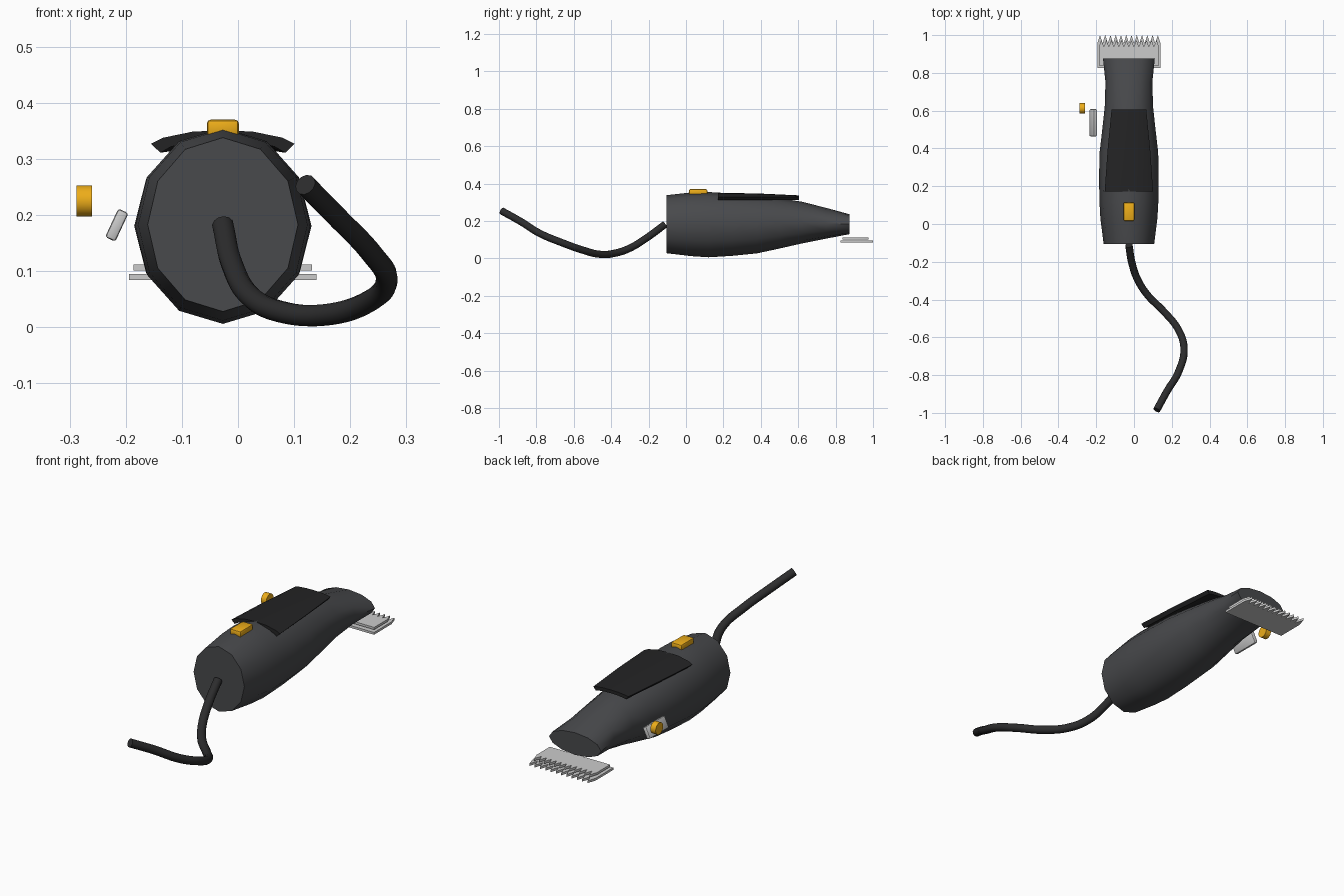
import bpy, bmesh
from math import sin, cos, pi, radians

if "Cube" in bpy.data.objects:
    bpy.data.objects.remove(bpy.data.objects["Cube"])

CX = -0.027  # the clipper's own centre line


def material(name, rgb):
    m = bpy.data.materials.new(name)
    m.diffuse_color = (*rgb, 1)
    m.use_nodes = True
    m.node_tree.nodes["Principled BSDF"].inputs["Base Color"].default_value = m.diffuse_color
    return m


CASE = material("case_grey", (0.065, 0.067, 0.072))
RUBBER = material("rubber_black", (0.017, 0.017, 0.018))
CORD = material("cord_black", (0.025, 0.025, 0.026))
STEEL = material("steel", (0.6, 0.6, 0.6))
YELLOW = material("yellow", (0.85, 0.42, 0.01))


def finish(ob, mat, bevel=0, angle=35):
    ob.data.materials.append(mat)
    bpy.context.view_layer.objects.active = ob
    for o in bpy.context.selected_objects:
        o.select_set(False)
    ob.select_set(True)
    if bevel:
        mod = ob.modifiers.new("bevel", 'BEVEL')
        mod.width, mod.segments = bevel, 2
        bpy.ops.object.modifier_apply(modifier="bevel")
    bpy.ops.object.shade_smooth_by_angle(angle=radians(angle))
    return ob


def from_bmesh(name, bm, mat, bevel=0, angle=35):
    bmesh.ops.recalc_face_normals(bm, faces=bm.faces)
    me = bpy.data.meshes.new(name)
    bm.to_mesh(me)
    bm.free()
    ob = bpy.data.objects.new(name, me)
    bpy.context.collection.objects.link(ob)
    return finish(ob, mat, bevel, angle)


def loft(name, rings, mat, angle=35):
    bm = bmesh.new()
    loops = [[bm.verts.new(p) for p in ring] for ring in rings]
    n = len(loops[0])
    for a, b in zip(loops, loops[1:]):
        for i in range(n):
            j = (i + 1) % n
            bm.faces.new((a[i], a[j], b[j], b[i]))
    bm.faces.new(loops[0])
    bm.faces.new(loops[-1])
    return from_bmesh(name, bm, mat, 0, angle)


def box(name, loc, size, mat, bevel, rot=(0, 0, 0)):
    bpy.ops.mesh.primitive_cube_add(size=1, location=loc, rotation=rot)
    ob = bpy.context.object
    ob.name = name
    ob.scale = size
    bpy.ops.object.transform_apply(location=False, rotation=False, scale=True)
    return finish(ob, mat, bevel)


# Body: oval sections (y, half width, bottom z, top z)
sections = [(-0.105, 0.134, 0.028, 0.338), (0.03, 0.151, 0.012, 0.353),
            (0.12, 0.156, 0.006, 0.355), (0.25, 0.158, 0.014, 0.347),
            (0.38, 0.155, 0.027, 0.337), (0.50, 0.141, 0.053, 0.322),
            (0.62, 0.128, 0.080, 0.303), (0.75, 0.124, 0.106, 0.270),
            (0.875, 0.137, 0.130, 0.236)]
SIDES = 12
loft("clipper_body",
     [[(CX + w * sin(2 * pi * i / SIDES), y,
        (lo + hi) / 2 + (hi - lo) / 2 * cos(2 * pi * i / SIDES)) for i in range(SIDES)]
      for y, w, lo, hi in sections], CASE, 50)

# Thumb grip: arched plate (y, half width, centre z, edge z)
grip = []
for y, w, zc, ze in [(0.172, 0.128, 0.351, 0.327), (0.39, 0.113, 0.347, 0.329), (0.605, 0.092, 0.337, 0.329)]:
    d = zc - ze
    top = [(-1, ze), (-0.83, ze + 0.45 * d), (-0.42, ze + 0.9 * d), (0, zc),
           (0.42, ze + 0.9 * d), (0.83, ze + 0.45 * d), (1, ze)]
    under = [(u * 0.87, z - 0.016) for u, z in reversed(top)]
    grip.append([(CX + u * w, y, z) for u, z in top + under])
loft("thumb_grip", grip, RUBBER)

# Power switch
box("power_switch", (CX, 0.065, 0.355), (0.057, 0.098, 0.03), YELLOW, 0.007)

# Side lever and its knob
box("side_lever", (-0.216, 0.536, 0.182), (0.02, 0.143, 0.056), STEEL, 0.005, (0, radians(25), 0))
bpy.ops.mesh.primitive_cylinder_add(vertices=24, radius=0.028, depth=0.028,
                                    location=(-0.274, 0.612, 0.225), rotation=(0, pi / 2, 0))
bpy.context.object.name = "lever_knob"
finish(bpy.context.object, YELLOW)


# Blades: flat plates with a row of pointed teeth
def blade(name, half, y0, y1, tip, z0, z1, teeth):
    step = 2 * half / teeth
    outline = [(CX + half, y0), (CX - half, y0), (CX - half, y1)]
    for i in range(teeth):
        x = CX - half + i * step
        outline += [(x + step / 2, tip), (x + step, y1)]
    bm = bmesh.new()
    face = bm.faces.new([bm.verts.new((x, y, z0)) for x, y in outline])
    ext = bmesh.ops.extrude_face_region(bm, geom=[face])["geom"]
    bmesh.ops.translate(bm, vec=(0, 0, z1 - z0), verts=[v for v in ext if isinstance(v, bmesh.types.BMVert)])
    return from_bmesh(name, bm, STEEL, 0, 20)


blade("fixed_blade", 0.167, 0.825, 0.957, 1.0, 0.084, 0.095, 12)
blade("moving_blade", 0.159, 0.838, 0.937, 0.975, 0.101, 0.112, 12)

# Power cord
path = [(-0.027, -0.112, 0.182), (-0.01, -0.21, 0.11), (0.022, -0.3, 0.055), (0.075, -0.38, 0.028),
        (0.155, -0.46, 0.022), (0.235, -0.56, 0.047), (0.265, -0.66, 0.083),
        (0.237, -0.78, 0.133), (0.175, -0.885, 0.198), (0.12, -0.985, 0.254)]
cu = bpy.data.curves.new("power_cord", 'CURVE')
cu.dimensions = '3D'
cu.bevel_depth, cu.bevel_resolution, cu.use_fill_caps = 0.0195, 4, True
cu.resolution_u = 8
sp = cu.splines.new('BEZIER')
sp.bezier_points.add(len(path) - 1)
for bp, p in zip(sp.bezier_points, path):
    bp.co = p
    bp.handle_left_type = bp.handle_right_type = 'AUTO'
cu.materials.append(CORD)
bpy.context.collection.objects.link(bpy.data.objects.new("power_cord", cu))
